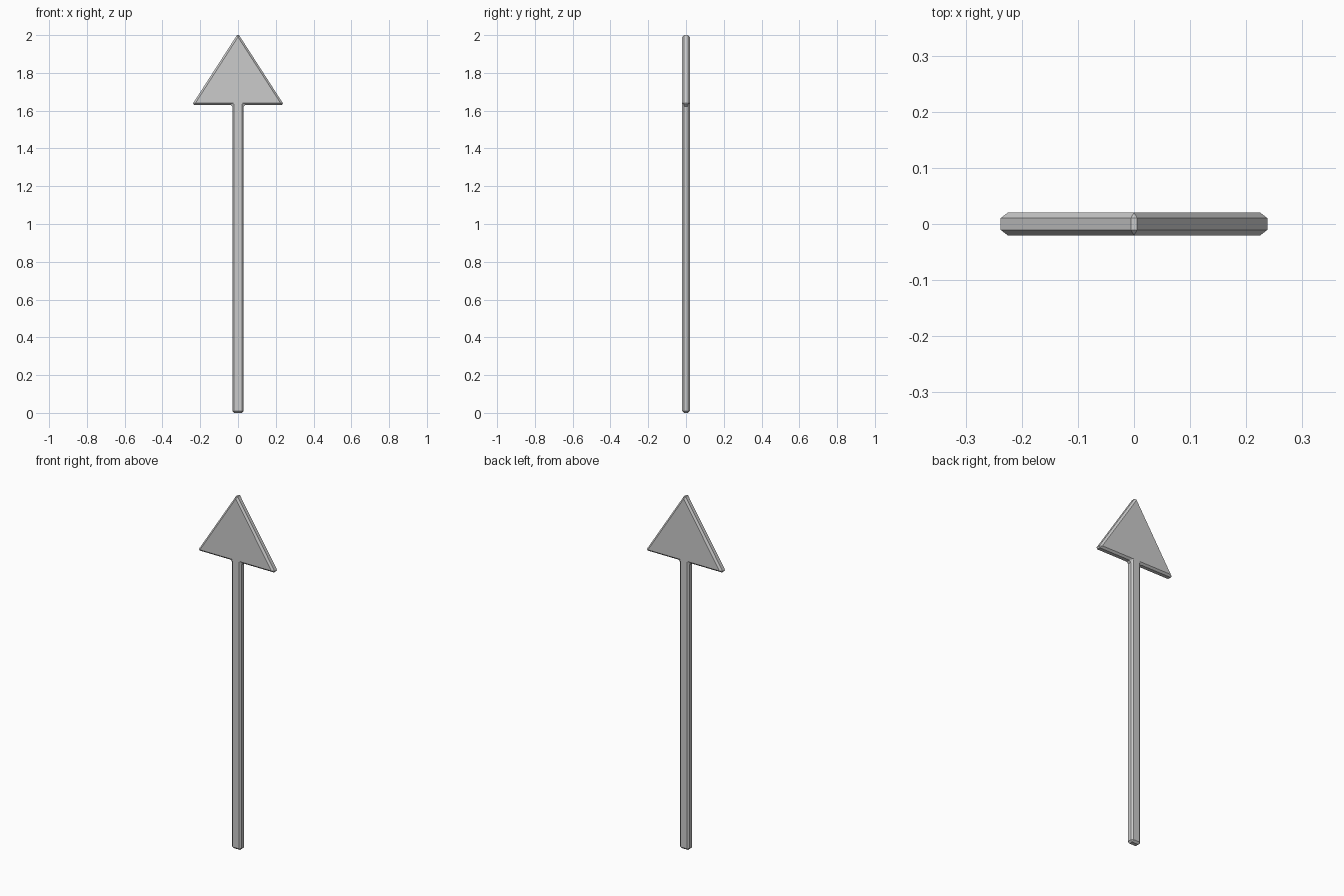
import bpy
import bmesh

if "Cube" in bpy.data.objects:
    bpy.data.objects.remove(bpy.data.objects["Cube"])

# Right half of the arrow outline (x, z), from shaft foot to tip
half = [(0.03, 0.0), (0.03, 1.631), (0.243, 1.631)]
tip = (0.0, 2.0084)
outline = half + [tip] + [(-x, z) for x, z in reversed(half)]
half_depth = 0.0205

# Arrow plate: outline extruded front to back
bm = bmesh.new()
face = bm.faces.new([bm.verts.new((x, -half_depth, z)) for x, z in outline])
extruded = bmesh.ops.extrude_face_region(bm, geom=[face], use_keep_orig=True)
verts = [g for g in extruded["geom"] if isinstance(g, bmesh.types.BMVert)]
bmesh.ops.translate(bm, verts=verts, vec=(0, 2 * half_depth, 0))
bmesh.ops.recalc_face_normals(bm, faces=bm.faces)

mesh = bpy.data.meshes.new("arrow")
bm.to_mesh(mesh)
bm.free()
arrow = bpy.data.objects.new("arrow", mesh)
bpy.context.collection.objects.link(arrow)

# Single flat chamfer on every edge
bevel = arrow.modifiers.new("chamfer", 'BEVEL')
bevel.width = 0.01
bevel.segments = 1
bevel.limit_method = 'ANGLE'
